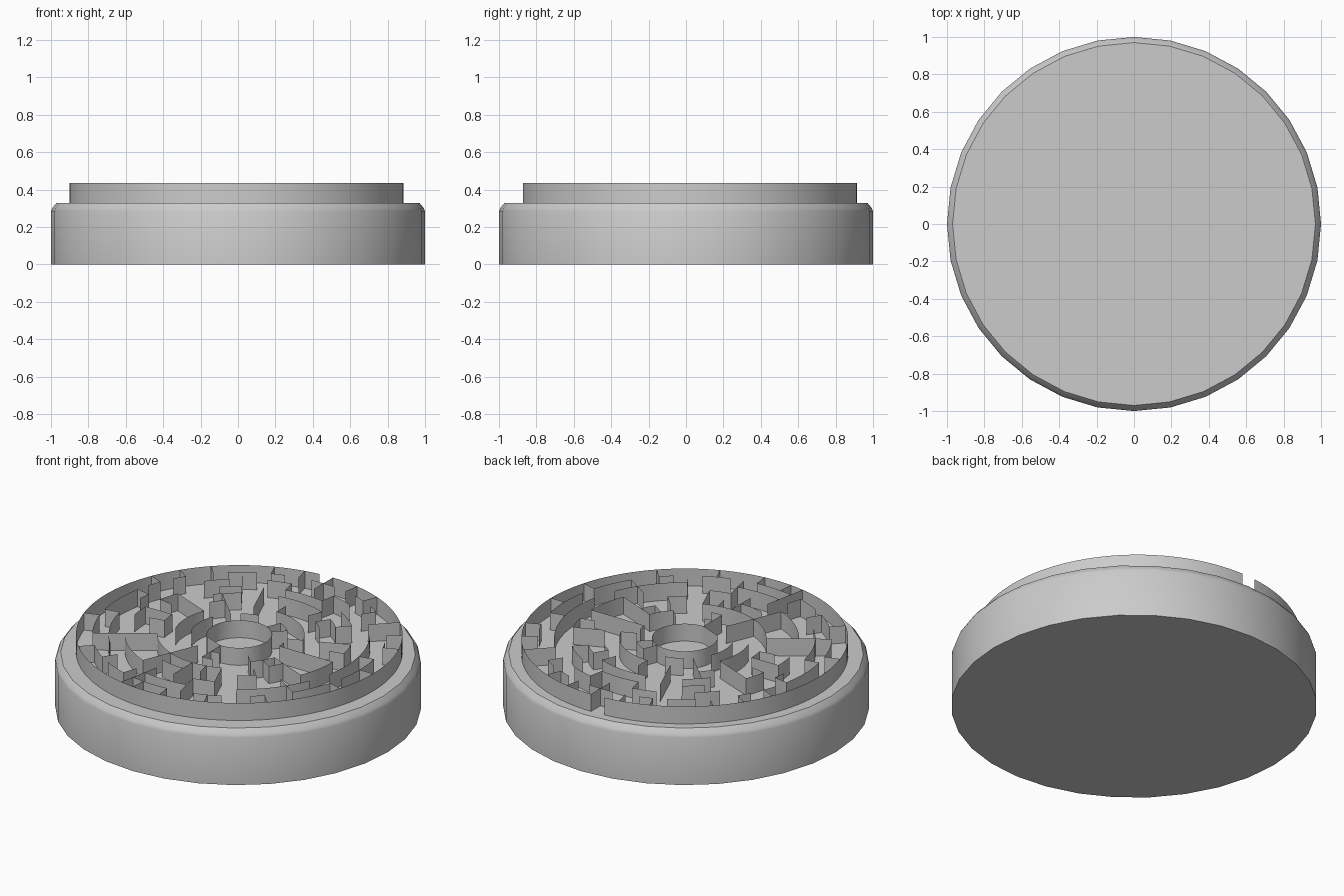
import bpy, bmesh, math

if "Cube" in bpy.data.objects:
    bpy.data.objects.remove(bpy.data.objects["Cube"])

CX, CY = -0.007, 0.022       # maze centre
STEP = 0.0893                # ring spacing
Z0, Z1 = 0.33, 0.435         # wall bottom and top

grey = bpy.data.materials.new("plain_grey")
grey.diffuse_color = (0.6, 0.6, 0.6, 1)
grey.use_nodes = True
grey.node_tree.nodes["Principled BSDF"].inputs["Base Color"].default_value = grey.diffuse_color


def finish(name, bm):
    me = bpy.data.meshes.new(name)
    bm.to_mesh(me)
    bm.free()
    ob = bpy.data.objects.new(name, me)
    bpy.context.collection.objects.link(ob)
    me.materials.append(grey)
    bpy.context.view_layer.objects.active = ob
    ob.select_set(True)
    bpy.ops.object.shade_smooth_by_angle(angle=math.radians(30))
    ob.select_set(False)
    return ob


# base drum: 32 sides with a softened top rim
bm = bmesh.new()
rings = []
for r, z in [(1, 0), (1, 0.285), (0.993, 0.302), (0.97, 0.33)]:
    rings.append([bm.verts.new((r * math.cos(i * math.tau / 32),
                                r * math.sin(i * math.tau / 32), z)) for i in range(32)])
for a, b in zip(rings, rings[1:]):
    for i in range(32):
        j = (i + 1) % 32
        bm.faces.new((a[i], a[j], b[j], b[i]))
bm.faces.new(rings[0][::-1])
bm.faces.new(rings[-1])
finish("base_drum", bm)


# maze walls are thin upright ribbons; angles are in 64ths of a turn
def point(n, u, z):
    a = u * math.tau / 64
    return (CX + n * STEP * math.cos(a), CY + n * STEP * math.sin(a), z)


def ribbon(bm, pts):
    low = [bm.verts.new(point(n, u, Z0)) for n, u in pts]
    top = [bm.verts.new(point(n, u, Z1)) for n, u in pts]
    for i in range(len(pts) - 1):
        bm.faces.new((low[i], low[i + 1], top[i + 1], top[i]))


def build(name, arcs, spokes):
    bm = bmesh.new()
    for n, a, b in arcs:
        k = (b - a) * 2
        ribbon(bm, [(n, a + i / 2) for i in range(k + 1)])
    for u, a, b in spokes:
        ribbon(bm, [(a, u), (b, u)])
    finish(name, bm)


# outer wall with its entrance gap, and the inner ring with one flat side
build("outer_wall", [(10, 17, 80)], [])
build("inner_wall", [(2, -16, 40)], [])
bm = bmesh.new()
ribbon(bm, [(2, 40), (2, 48)])
finish("inner_flat_wall", bm)

# outer passages
build("outer_maze_arcs", [
    (9, 15, 17), (9, 19, 20), (9, 12, 13), (9, 21, 23), (9, 10, 11),
    (9, 6, 7), (9, 4, 5), (9, -2, 2), (9, 26, 27), (9, 28, 29), (9, 30, 34),
    (9, 35, 38), (9, 40, 42), (9, 43, 45), (9, 46, 49), (9, 51, 53),
    (9, 55, 56), (9, 58, 61),
    (8, 18, 20), (8, 12, 14), (8, 23, 25), (8, 30, 31), (8, 34, 40),
    (8, 46, 50), (8, 54, 60), (8, -2, 6)], [])
build("outer_maze_spokes", [], [
    (16, 10, 8), (14, 10, 9), (18, 10, 9), (12, 10, 9), (20, 10, 9),
    (22, 9, 8), (10, 9, 8), (24, 10, 9), (8, 10, 8), (6, 10, 9), (4, 10, 9),
    (2, 9, 8), (26, 10, 9), (28, 10, 9), (30, 9, 8), (34, 9, 8), (35, 10, 9),
    (38, 9, 7), (40, 10, 9), (42, 9, 8), (45, 9, 8), (46, 10, 7), (47, 10, 9),
    (49, 10, 9), (50, 9, 7), (52, 10, 9), (54, 9, 8), (56, 10, 9),
    (58, 9, 7), (61, 10, 9), (0, 10, 9), (18, 8, 7), (14, 8, 7)])

# inner passages
build("inner_maze_arcs", [
    (7, 14, 18), (7, 8, 11), (7, 22, 24), (7, 28, 30), (7, 32, 34),
    (7, 38, 44), (7, 2, 4), (7, 60, 64), (7, 50, 52),
    (6, 12, 18), (6, 22, 25), (6, 45, 48), (6, 54, 56), (6, 8, 10),
    (5, 24, 26), (5, 32, 34), (5, 38, 52), (5, 8, 10), (5, 58, 60),
    (4, 4, 16), (4, 28, 36), (4, 56, 60), (4, 48, 50),
    (3, 8, 12), (3, 28, 36), (3, 0, 2), (3, 48, 50), (3, 18, 22)], [])
build("inner_maze_spokes", [], [
    (28, 7, 4), (30, 7, 6), (32, 7, 5), (34, 6, 5), (38, 7, 5), (44, 7, 3),
    (20, 7, 4), (12, 6, 5), (16, 5, 4), (24, 6, 3), (4, 7, 5), (2, 7, 6),
    (0, 7, 3), (8, 7, 6), (10, 6, 5), (8, 3, 2), (12, 3, 2), (48, 4, 2),
    (48, 7, 5), (50, 6, 5), (52, 7, 5), (54, 7, 6), (56, 6, 5), (58, 5, 4),
    (60, 7, 4), (56, 4, 3), (4, 4, 3)])
